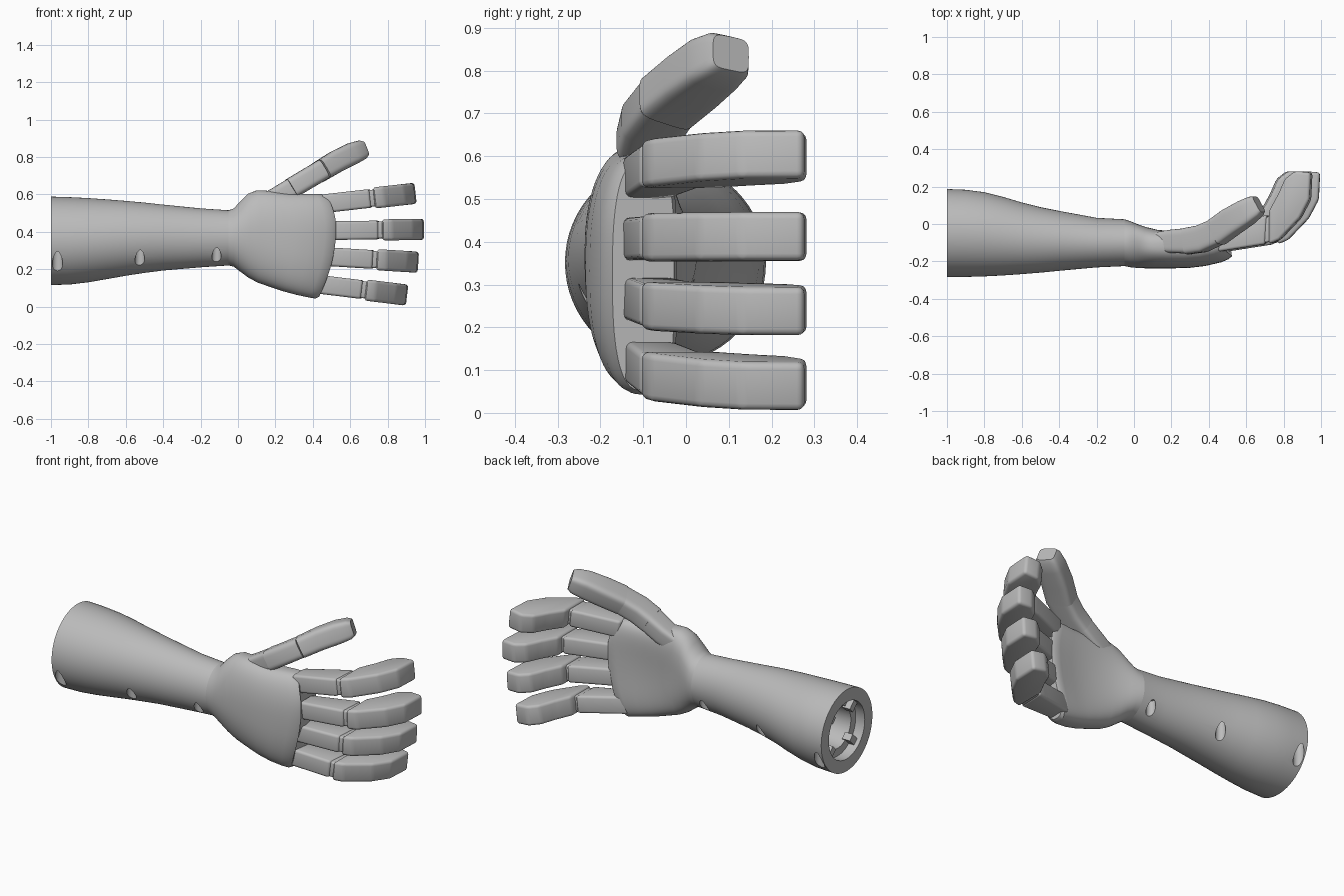
import bpy, bmesh, math
from mathutils import Vector, Matrix

default_cube = bpy.data.objects.get("Cube")
if default_cube:
    bpy.data.objects.remove(default_cube, do_unlink=True)

# Single matte grey for the whole model
grey = bpy.data.materials.new("matte_grey")
grey.use_nodes = True
grey.diffuse_color = (0.5, 0.5, 0.5, 1)
grey.node_tree.nodes["Principled BSDF"].inputs["Base Color"].default_value = grey.diffuse_color


def add_object(name, mesh_builder):
    """Turn a bmesh into a named object with outward normals."""
    bmesh.ops.recalc_face_normals(mesh_builder, faces=mesh_builder.faces)
    mesh = bpy.data.meshes.new(name)
    mesh_builder.to_mesh(mesh)
    mesh_builder.free()
    mesh.materials.append(grey)
    item = bpy.data.objects.new(name, mesh)
    bpy.context.collection.objects.link(item)
    return item


def activate(item):
    bpy.ops.object.select_all(action="DESELECT")
    item.select_set(True)
    bpy.context.view_layer.objects.active = item


def smooth(item, degrees=35):
    activate(item)
    bpy.ops.object.shade_smooth_by_angle(angle=math.radians(degrees))
    return item


def loft(name, rings):
    """Skin a list of closed rings and cap both ends."""
    builder = bmesh.new()
    loops = [[builder.verts.new(point) for point in ring] for ring in rings]
    count = len(loops[0])
    for near, far in zip(loops, loops[1:]):
        for i in range(count):
            j = (i + 1) % count
            builder.faces.new((near[i], near[j], far[j], far[i]))
    builder.faces.new(loops[0])
    builder.faces.new(loops[-1])
    return add_object(name, builder)


def rounded(angle, power):
    """Point on a unit superellipse."""
    c, s = math.cos(angle), math.sin(angle)
    return (math.copysign(abs(c) ** (2 / power), c),
            math.copysign(abs(s) ** (2 / power), s))


def angles(count):
    return [math.tau * i / count for i in range(count)]


def ellipse(x, y, z, radius_y, radius_z):
    return [(x, y + radius_y * math.cos(a), z + radius_z * math.sin(a)) for a in angles(64)]


# Forearm: x, back y, palm-side y, low z, high z
forearm_stations = [
    (-.05, -.225, .025, .22, .515), (-.2, -.232, .033, .21, .525),
    (-.4, -.25, .07, .193, .545), (-.5, -.26, .09, .18, .556),
    (-.6, -.268, .115, .165, .565), (-.7, -.275, .145, .147, .573),
    (-.8, -.28, .17, .13, .58), (-.9, -.283, .183, .118, .585),
    (-1, -.283, .187, .115, .588)]
forearm_rings = [ellipse(x, (back + front) / 2, (low + high) / 2, (front - back) / 2, (high - low) / 2)
                 for x, back, front, low, high in forearm_stations]
socket_y, socket_z = -.048, .351
# Stepped socket bored into the open end
for x, radius in ((-1, .165), (-.94, .165), (-.94, .12), (-.6, .1), (-.3, .06)):
    forearm_rings.append(ellipse(x, socket_y - .05 * (x + 1), socket_z, radius, radius))
forearm = loft("forearm", forearm_rings)

# Screw holes drilled upward on both sides of the underside
for x, middle, offset, radius in ((-.965, -.048, .2, .028), (-.525, -.083, .142, .026), (-.115, -.1, .095, .025)):
    for side in (-1, 1):
        builder = bmesh.new()
        bmesh.ops.create_cone(builder, cap_ends=True, segments=24, radius1=radius, radius2=radius,
                              depth=.36, matrix=Matrix.Translation((x, middle + side * offset, .15)))
        cutter = add_object("hole_cutter", builder)
        cutter.hide_render = True
        cut = forearm.modifiers.new("hole", "BOOLEAN")
        cut.operation, cut.solver, cut.object = "DIFFERENCE", "EXACT", cutter
        activate(forearm)
        bpy.ops.object.modifier_apply(modifier=cut.name)
        bpy.data.objects.remove(cutter, do_unlink=True)
smooth(forearm)

# Locking ribs inside the socket
for index, angle in enumerate(angles(4)):
    turn = Matrix.Translation((-.95, socket_y, socket_z)) @ Matrix.Rotation(angle + math.pi / 4, 4, "X")
    builder = bmesh.new()
    bmesh.ops.create_cube(builder, matrix=turn @ Matrix.Translation((0, .14, 0)) @ Matrix.Diagonal((.05, .06, .04, 1)))
    add_object(f"socket_rib_{index}", builder)


# Palm: along, low z, high z, back y, palm-side y
palm_stations = [
    (0, .22, .515, -.225, .025), (.05, .213, .525, -.231, .021),
    (.12, .185, .565, -.235, .012), (.2, .155, .603, -.237, .004),
    (.3, .128, .622, -.237, -.003), (.45, .103, .618, -.237, -.008),
    (.6, .08, .607, -.235, -.012), (.75, .062, .603, -.225, -.015),
    (.9, .048, .603, -.205, -.015), (.97, .043, .6, -.188, -.018),
    (1, .052, .59, -.172, -.028)]


def palm_ring(along, low, high, back, front):
    ring = []
    equator = (back + front) / 2
    for angle in angles(64):
        across, height = rounded(angle, 2 + along * (1.6 if math.cos(angle) > 0 else .7))
        z = (low + high) / 2 + height * (high - low) / 2
        y = equator + across * (front - back) / 2
        # Hollow of the palm
        if across > 0:
            y -= .035 * math.sin(math.pi * along) * across * (1 - height * height)
        # Knuckle line curves back toward both edges
        drop = z - .42
        end = .525 - drop * drop * (.68 if drop < 0 else 1.7)
        ring.append((-.05 + along * (end + .05), y, z))
    return ring


smooth(loft("palm", [palm_ring(*station) for station in palm_stations]))


def finger_part(name, profile, width, bevel, place):
    """Extrude a side profile across the finger and round its edges."""
    builder = bmesh.new()
    sides = [[builder.verts.new((x, y, s * width / 2)) for x, y in profile] for s in (-1, 1)]
    for side in sides:
        builder.faces.new(side)
    for i in range(len(profile)):
        j = (i + 1) % len(profile)
        builder.faces.new((sides[0][i], sides[0][j], sides[1][j], sides[1][i]))
    bmesh.ops.recalc_face_normals(builder, faces=builder.faces)
    bmesh.ops.bevel(builder, geom=builder.edges[:], offset=bevel, segments=3,
                    profile=.5, affect="EDGES", clamp_overlap=True)
    builder.transform(place)
    smooth(add_object(name, builder), 40)


# Side profiles measured back from the fingertip
base_profile = [(-.5, -.148), (-.245, -.108), (-.235, .05), (-.3, .028), (-.5, -.035)]
hinge_profile = [(-.28, -.105), (-.19, -.09), (-.17, .05), (-.28, .03)]
tip_profile = [(-.225, -.108), (-.17, -.085), (-.06, .03), (-.007, .13), (0, .275),
               (-.085, .283), (-.14, .24), (-.175, .16), (-.225, .07)]

# Fingers: name, tip x, tip z, spread angle
for name, tip_x, tip_z, spread in (("index", .95, .606, 6.5), ("middle", .995, .413, .8),
                                   ("ring", .965, .237, -3.5), ("little", .905, .061, -7)):
    place = Matrix.Translation((tip_x, 0, tip_z)) @ Matrix.Rotation(-math.radians(spread), 4, "Y")
    finger_part(name + "_finger_base", base_profile, .1, .014, place)
    finger_part(name + "_finger_hinge", hinge_profile, .09, .01, place)
    finger_part(name + "_finger_tip", tip_profile, .113, .016, place)


def thumb_part(name, stations):
    """Sweep a rounded box along the given centres."""
    centres = [Vector(station[0]) for station in stations]
    rings = []
    for i, (centre, wide, thick) in enumerate(stations):
        along = (centres[min(i + 1, len(centres) - 1)] - centres[max(i - 1, 0)]).normalized()
        up = along.cross(Vector((0, 1, 0))).normalized()
        out = along.cross(up)
        ring = []
        for angle in angles(40):
            a, b = rounded(angle, 4.5)
            ring.append(centres[i] + up * a * thick + out * b * wide)
        rings.append(ring)
    smooth(loft(name, rings), 40)


# Thumb: centre, half width, half thickness
thumb_part("thumb_root", [((.12, -.095, .54), .05, .05), ((.2, -.093, .58), .062, .054),
                          ((.29, -.09, .635), .068, .054)])
thumb_part("thumb_base", [((.285, -.092, .632), .071, .056), ((.36, -.08, .677), .073, .056),
                          ((.445, -.042, .727), .071, .056)])
thumb_part("thumb_tip", [((.44, -.046, .724), .074, .058), ((.52, .012, .772), .074, .06),
                         ((.6, .062, .812), .069, .06), ((.65, .094, .833), .06, .053),
                         ((.668, .105, .84), .048, .042)])
